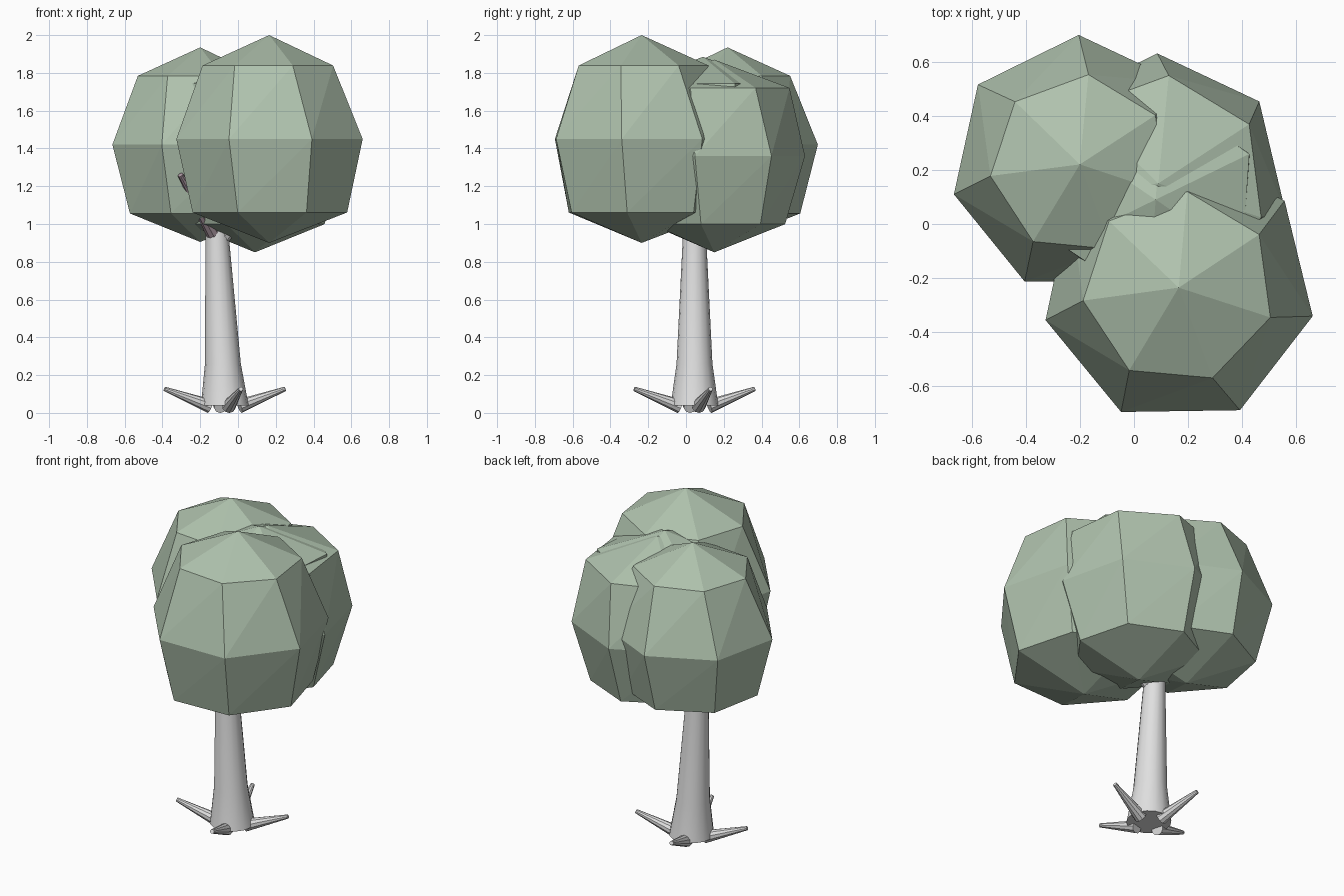
import bpy, bmesh, math
from mathutils import Vector

cube = bpy.data.objects.get("Cube")
if cube:
    bpy.data.objects.remove(cube, do_unlink=True)


def material(name, color):
    mat = bpy.data.materials.new(name)
    mat.use_nodes = True
    mat.diffuse_color = (*color, 1)
    mat.node_tree.nodes["Principled BSDF"].inputs["Base Color"].default_value = (*color, 1)
    return mat


leaf_green = material("leaf green", (0.43, 0.54, 0.42))
pale_bark = material("pale bark", (0.75, 0.75, 0.75))
mauve_bark = material("mauve bark", (0.42, 0.32, 0.37))


def finish(name, bm, mat, smooth=False):
    bmesh.ops.recalc_face_normals(bm, faces=bm.faces)
    mesh = bpy.data.meshes.new(name)
    bm.to_mesh(mesh)
    bm.free()
    mesh.materials.append(mat)
    obj = bpy.data.objects.new(name, mesh)
    bpy.context.collection.objects.link(obj)
    if smooth:
        bpy.ops.object.select_all(action="DESELECT")
        obj.select_set(True)
        bpy.context.view_layer.objects.active = obj
        bpy.ops.object.shade_smooth_by_angle(angle=math.radians(35))
    return obj


def loft(bm, rings, sides):
    """Join rings given as (x, y, z, radius, turn in degrees); returns vertex rings."""
    loops = []
    for x, y, z, r, turn in rings:
        angles = [math.radians(turn + 360 * i / sides) for i in range(sides)]
        loops.append([bm.verts.new((x + r * math.cos(a), y + r * math.sin(a), z)) for a in angles])
    for low, high in zip(loops, loops[1:]):
        for i in range(sides):
            j = (i + 1) % sides
            bm.faces.new((low[i], low[j], high[j], high[i]))
    return loops


def leaf_clump(name, center, size, radii, turn, sides=7):
    """Faceted ball with three twisted rings and a point at each end."""
    x, y, z = center
    step = size * math.sqrt(0.5)
    bm = bmesh.new()
    loops = loft(bm, [(x, y, z - step, radii[0], turn + 1.5),
                      (x, y, z, radii[1], turn),
                      (x, y, z + step, radii[2], turn - 6)], sides)
    for loop, height in ((loops[0], z - size), (loops[-1], z + size)):
        tip = bm.verts.new((x, y, height))
        for i in range(sides):
            bm.faces.new((loop[i], loop[(i + 1) % sides], tip))
    bmesh.ops.triangulate(bm, faces=[f for f in bm.faces if len(f.verts) == 4])
    finish(name, bm, leaf_green)


def tapered_limb(name, start, end, r1, r2, mat):
    start, end = Vector(start), Vector(end)
    axis = end - start
    matrix = axis.to_track_quat("Z", "Y").to_matrix().to_4x4()
    matrix.translation = (start + end) / 2
    bm = bmesh.new()
    bmesh.ops.create_cone(bm, cap_ends=True, segments=10, radius1=r1, radius2=r2,
                          depth=axis.length, matrix=matrix)
    finish(name, bm, mat, smooth=True)


# Crown
leaf_clump("front_leaf_clump", (0.165, -0.235, 1.45), 0.55, (0.42, 0.506, 0.356), -12)
leaf_clump("back_right_leaf_clump", (-0.2, 0.22, 1.42), 0.515, (0.385, 0.478, 0.333), 90.5)
leaf_clump("back_left_leaf_clump", (0.09, 0.15, 1.36), 0.51, (0.375, 0.48, 0.40), 90.5)
leaf_clump("inner_leaf_clump", (0.08, 0.09, 1.4), 0.485, (0.30, 0.38, 0.385), 32, sides=6)

# Trunk, leaning slightly as it rises
bm = bmesh.new()
trunk_loops = loft(bm, [(-0.07, 0.045, 0.04, 0.126, 0),
                        (-0.08, 0.045, 0.26, 0.095, 0),
                        (-0.11, 0.045, 0.93, 0.062, 0),
                        (-0.115, 0.045, 1.2, 0.05, 0)], 16)
bm.faces.new(trunk_loops[0])
bm.faces.new(trunk_loops[-1])
finish("trunk", bm, pale_bark, smooth=True)

# Roots, turned up at the ends
for i in range(4):
    a = math.radians(15 + 90 * i)
    out = Vector((math.cos(a), math.sin(a), 0))
    foot = Vector((-0.07, 0.045, 0))
    tapered_limb(f"root_{i + 1}", foot + out * 0.08 + Vector((0, 0, 0.035)),
                 foot + out * 0.33 + Vector((0, 0, 0.127)), 0.0375, 0.012, pale_bark)

# Branches reaching into the crown
tapered_limb("right_branch", (-0.11, 0.045, 0.92), (-0.305, -0.2, 1.26), 0.045, 0.015, mauve_bark)
tapered_limb("left_branch", (-0.11, 0.045, 0.9), (0.15, 0.0, 1.2), 0.045, 0.02, pale_bark)
